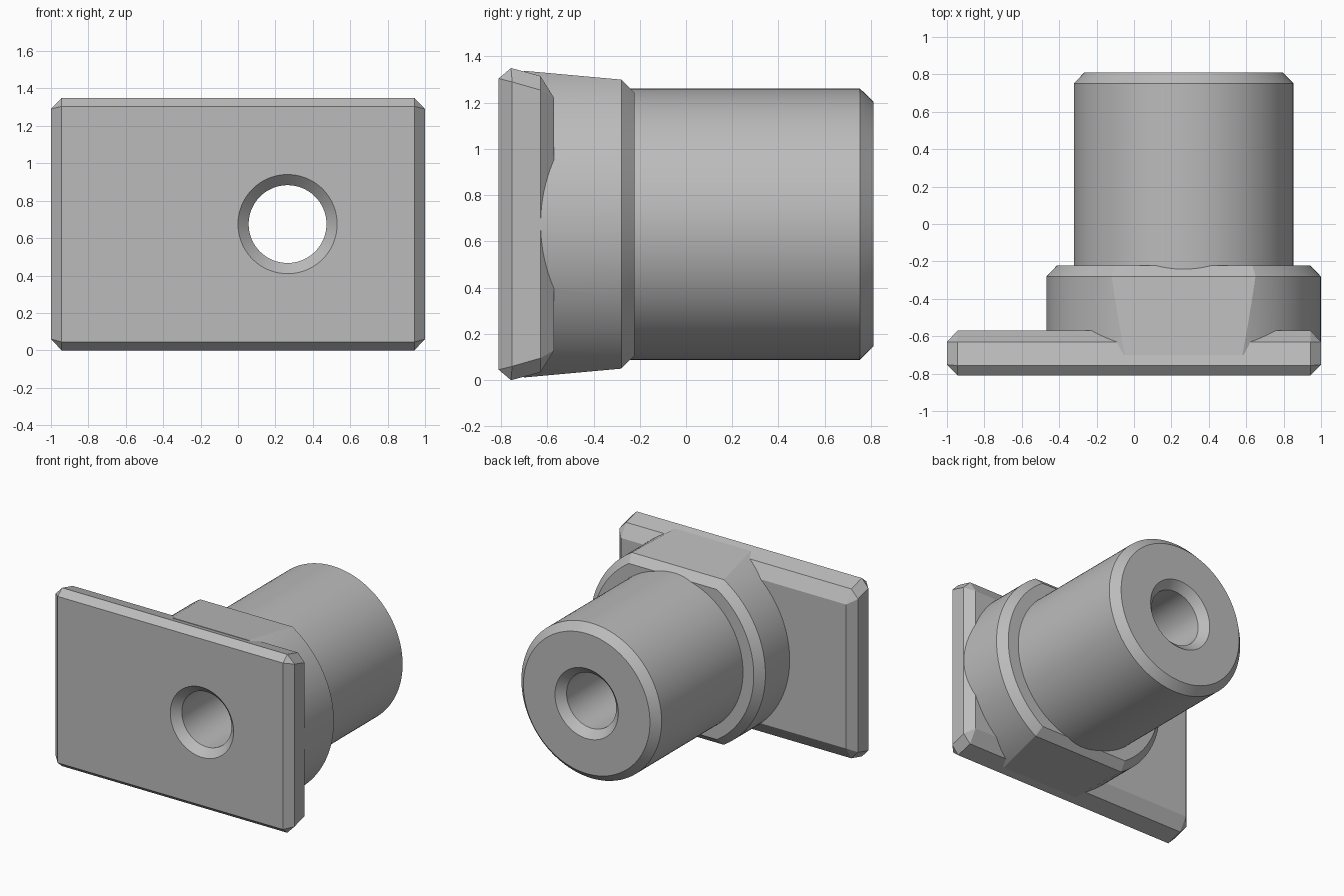
import bpy
import bmesh
import math

default = bpy.data.objects.get("Cube")
if default:
    bpy.data.objects.remove(default, do_unlink=True)

AXIS_X, AXIS_Z = 0.265, 0.675   # centre line of barrel, collar and bore
SEGMENTS = 128

steel = bpy.data.materials.new("grey steel")
steel.use_nodes = True
colour = (0.5, 0.5, 0.5, 1)
steel.diffuse_color = colour
steel.node_tree.nodes["Principled BSDF"].inputs["Base Color"].default_value = colour


def finish(bm, name):
    bmesh.ops.recalc_face_normals(bm, faces=bm.faces[:])
    mesh = bpy.data.meshes.new(name)
    bm.to_mesh(mesh)
    bm.free()
    mesh.materials.append(steel)
    obj = bpy.data.objects.new(name, mesh)
    bpy.context.collection.objects.link(obj)
    return obj


def turned(name, profile):
    """Closed solid of revolution about the y direction; profile is (y, radius)."""
    bm = bmesh.new()
    rings = []
    for y, r in profile:
        angles = [2 * math.pi * i / SEGMENTS for i in range(SEGMENTS)]
        rings.append([bm.verts.new((AXIS_X + r * math.cos(a), y, AXIS_Z + r * math.sin(a)))
                      for a in angles])
    for a, b in zip(rings, rings[1:]):
        for i in range(SEGMENTS):
            j = (i + 1) % SEGMENTS
            bm.faces.new((a[i], a[j], b[j], b[i]))
    bm.faces.new(rings[0])
    bm.faces.new(rings[-1])
    return finish(bm, name)


def mirrored_hull(name, points):
    """Convex solid from (x, y, height above mid) points mirrored left-right and up-down."""
    bm = bmesh.new()
    for x, y, h in points:
        for sx in (-1, 1):
            for sz in (-1, 1):
                bm.verts.new((sx * x, y, AXIS_Z + sz * h))
    bmesh.ops.convex_hull(bm, input=bm.verts[:])
    bmesh.ops.dissolve_limit(bm, angle_limit=math.radians(1),
                             verts=bm.verts[:], edges=bm.edges[:])
    return finish(bm, name)


def combine(target, tool, operation):
    mod = target.modifiers.new(operation.lower(), 'BOOLEAN')
    mod.operation = operation
    mod.solver = 'EXACT'
    mod.object = tool
    bpy.context.view_layer.objects.active = target
    bpy.ops.object.modifier_apply(modifier=mod.name)
    bpy.data.objects.remove(tool, do_unlink=True)


# Flange plate with bevelled edges and tapered top and bottom
plate = mirrored_hull("flange_body", [
    (0.943, -0.81, 0.63), (0.943, -0.757, 0.675), (1.0, -0.752, 0.615),
    (1.0, -0.63, 0.58), (0.943, -0.63, 0.641), (0.943, -0.57, 0.545)])

# Collar: round, trimmed by flats above and below
collar = turned("collar", [(-0.70, 0.734), (-0.28, 0.734), (-0.222, 0.677)])
flats = mirrored_hull("collar_flats", [
    (1.3, -0.72, 0.665), (1.3, -0.57, 0.625), (1.3, -0.28, 0.625), (1.3, -0.21, 0.556)])
combine(collar, flats, 'INTERSECT')

# Barrel with chamfered end
barrel = turned("barrel", [(-0.66, 0.587), (0.752, 0.587), (0.81, 0.53)])

# Through bore, countersunk at both ends
bore = turned("bore", [(-0.83, 0.285), (-0.753, 0.208), (0.753, 0.208), (0.83, 0.285)])

combine(plate, collar, 'UNION')
combine(plate, barrel, 'UNION')
combine(plate, bore, 'DIFFERENCE')

# Smooth the round walls, keep the machined edges crisp
bpy.ops.object.select_all(action='DESELECT')
plate.select_set(True)
bpy.context.view_layer.objects.active = plate
bpy.ops.object.shade_smooth_by_angle(angle=math.radians(10))
